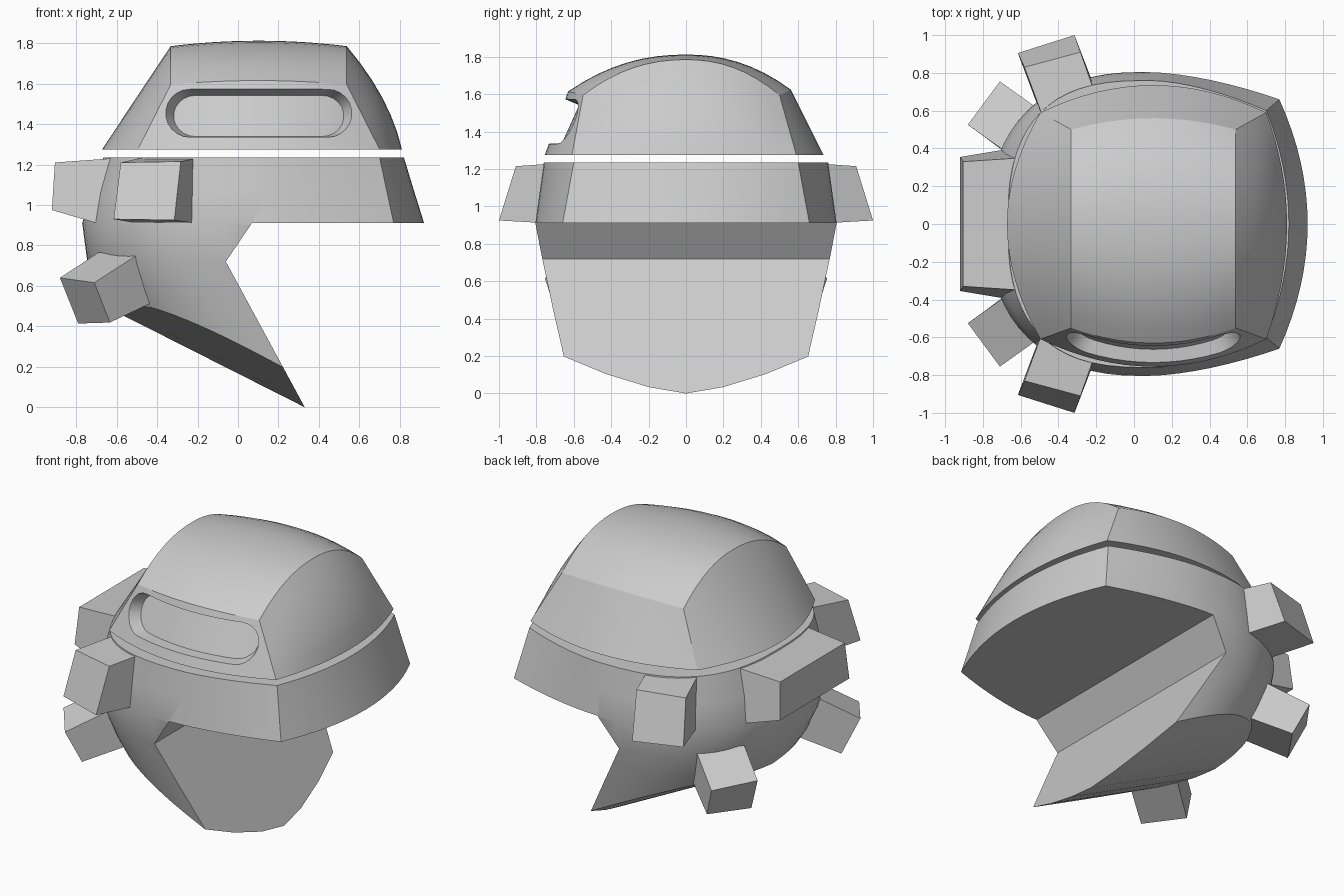
import bpy, bmesh, math
from mathutils import Vector

if "Cube" in bpy.data.objects:
    bpy.data.objects.remove(bpy.data.objects["Cube"])

grey = bpy.data.materials.new("plain_grey")
grey.diffuse_color = (0.6, 0.6, 0.6, 1)
grey.use_nodes = True
grey.node_tree.nodes["Principled BSDF"].inputs["Base Color"].default_value = grey.diffuse_color


def lerp(a, b, t):
    return a + (b - a) * t


def finish(bm, name):
    bmesh.ops.recalc_face_normals(bm, faces=bm.faces[:])
    mesh = bpy.data.meshes.new(name)
    bm.to_mesh(mesh)
    bm.free()
    mesh.materials.append(grey)
    ob = bpy.data.objects.new(name, mesh)
    bpy.context.collection.objects.link(ob)
    return ob


def activate(ob):
    bpy.ops.object.select_all(action='DESELECT')
    ob.select_set(True)
    bpy.context.view_layer.objects.active = ob


def smooth(ob):
    activate(ob)
    bpy.ops.object.shade_smooth_by_angle(angle=math.radians(26))


def cut(ob, cutter):
    mod = ob.modifiers.new("cut", 'BOOLEAN')
    mod.operation = 'DIFFERENCE'
    mod.solver = 'EXACT'
    mod.object = cutter
    activate(ob)
    bpy.ops.object.modifier_apply(modifier=mod.name)
    bpy.data.objects.remove(cutter)


def bridge(bm, a, b):
    n = len(a)
    for i in range(n):
        bm.faces.new((a[i], a[(i + 1) % n], b[(i + 1) % n], b[i]))


# ---- lower shell: lofted rings, round on the left, cornered on the right ----
def ring(z, xr, xc, yc, x0, yf, xm, n):
    half = []
    for i in range(8):                      # right side
        t = i / 8
        half.append((lerp(xc, xr, 1 - t * t), -yc * t))
    for i in range(8):                      # front, right half
        t = i / 8
        half.append((lerp(xc, x0, t), -lerp(yc, yf, 1 - (1 - t) ** 1.7)))
    for i in range(17):                     # round left quarter
        a = math.pi / 2 * i / 16
        half.append((x0 - (x0 - xm) * math.sin(a) ** (2 / n),
                     -yf * max(0, math.cos(a)) ** (2 / n)))
    half[-1] = (xm, 0)
    pts = half + [(x, -y) for x, y in half[-2:0:-1]]
    return [(x, y, z) for x, y in pts]


bm = bmesh.new()
levels = [
    (1.235, .82, .70, .60, .08, .76, -.665, 2.7),
    (1.07, .87, .735, .63, .07, .783, -.725, 2.55),
    (.91, .92, .77, .66, .06, .805, -.77, 2.4),
    (.72, .92, .77, .66, .06, .772, -.745, 2.35),
    (.58, .92, .77, .65, .08, .74, -.685, 2.3),
    (.45, .92, .77, .63, .12, .712, -.60, 2.3),
    (.25, .92, .77, .60, .2, .665, -.48, 2.3),
    (-.05, .92, .77, .57, .25, .60, -.35, 2.3),
]
rings = [[bm.verts.new(p) for p in ring(*l)] for l in levels]
for a, b in zip(rings, rings[1:]):
    bridge(bm, a, b)
bm.faces.new(rings[0])
bm.faces.new(rings[-1])
bmesh.ops.recalc_face_normals(bm, faces=bm.faces[:])

# keel: sloping underside made of flat strips
slope = Vector((-.89, 0, .45))
keel = [(-.66, .2), (-.43, .105), (-.2, .034), (0, 0), (.2, .034), (.43, .105), (.66, .2)]
keel = [Vector((.33 - .54 * z, y, z)) for y, z in keel]
for p, q in zip(keel, keel[1:]):
    no = (q - p).cross(slope).normalized()
    if no.z > 0:
        no = -no
    res = bmesh.ops.bisect_plane(bm, geom=bm.verts[:] + bm.edges[:] + bm.faces[:], dist=1e-5,
                                 plane_co=p, plane_no=no, clear_outer=True)
    bmesh.ops.holes_fill(bm, edges=[e for e in bm.edges if e.is_boundary], sides=0)
lower = finish(bm, "lower_shell")

# wedge opening below the band
bm = bmesh.new()
wedge = [(-.06, .72), (.07, .912), (1.3, .912), (1.3, -.5), (.601, -.5)]
sides = [[bm.verts.new((x, y, z)) for x, z in wedge] for y in (-1.2, 1.2)]
bridge(bm, *sides)
bm.faces.new(sides[0])
bm.faces.new(sides[1])
cut(lower, finish(bm, "opening_cutter"))
smooth(lower)

# ---- upper dome: five bulged panels and a flat underside ----
CX, HB, HT = .1025, .5975, .435             # centre, half widths at base and top
ZB, ZT = 1.275, 1.595


def end_panel(sign, s, v):                  # front (-1) or back (+1)
    yb, yt, bulge, lift = (.61, .55, .08, .02) if sign < 0 else (.59, .50, .06, .03)
    k = 1 - s * s
    return (CX + s * lerp(HB, HT, v),
            sign * (lerp(yb, yt, v) + lerp(.145, bulge, v) * k),
            lerp(ZB, ZT + lift * k, v))


def top_panel(s, t):
    edge = end_panel(-1 if t < 0 else 1, s, 1)
    k = 1 - abs(t) ** 2.2
    return (edge[0], abs(t) * edge[1], lerp(edge[2], 1.785 + .027 * (1 - s * s), k))


def side_panel(sign, t, v):
    out, belly = (.177, 0) if sign < 0 else (.11, .04)
    k = 1 - t * t
    top = top_panel(sign, t)
    yb = (.61 if t < 0 else .59) * t
    xb = CX + sign * (HB + out * k)
    return (lerp(xb, top[0], v) + sign * belly * 4 * v * (1 - v) * k,
            lerp(yb, top[1], v), lerp(ZB, top[2], v))


def patch(bm, f, nu, nv, v0):
    g = [[bm.verts.new(f(-1 + 2 * i / nu, lerp(v0, 1, j / nv))) for j in range(nv + 1)]
         for i in range(nu + 1)]
    for i in range(nu):
        for j in range(nv):
            bm.faces.new((g[i][j], g[i + 1][j], g[i + 1][j + 1], g[i][j + 1]))


bm = bmesh.new()
patch(bm, top_panel, 16, 16, -1)
for sg in (-1, 1):
    patch(bm, lambda s, v: end_panel(sg, s, v), 16, 6, 0)
    patch(bm, lambda t, v: side_panel(sg, t, v), 16, 6, 0)
bmesh.ops.remove_doubles(bm, verts=bm.verts[:], dist=1e-4)
bmesh.ops.holes_fill(bm, edges=[e for e in bm.edges if e.is_boundary], sides=0)
dome = finish(bm, "upper_dome")


# rounded slot sunk into the front panel, following its bulge
def front_y(x, z):
    v = (z - ZB) / (ZT - ZB)
    return end_panel(-1, (x - CX) / lerp(HB, HT, v), v)[1]


bm = bmesh.new()
R, L, ZC = .118, .342, 1.453
cols = [(-L - R * math.cos(math.radians(a)), R * math.sin(math.radians(a)))
        for a in (8, 25, 42, 58, 74, 90)]
cols += [(-L + 2 * L * i / 10, R) for i in range(1, 10)]
cols += [(-x, h) for x, h in cols[5::-1]]
loops = []
for dx, h in cols:
    col = []
    for k in (-1, 1):
        for depth in (-1, 1):               # outside, then floor
            x, z = CX + dx, ZC + k * h
            shrink = 1 - .085 * depth
            zz = ZC + k * h * (1 - .14 * depth) - .013 * depth
            col.append(bm.verts.new((CX + dx * shrink, front_y(x, z) + .068 * depth, zz)))
    loops.append([col[0], col[1], col[3], col[2]])
for a, b in zip(loops, loops[1:]):
    bridge(bm, a, b)
bm.faces.new(loops[0])
bm.faces.new(loops[-1])
cut(dome, finish(bm, "slot_cutter"))
smooth(dome)


# ---- studs: tapered blocks, outer four corners then inner four ----
def stud(name, outer, inner, sign=1):
    bm = bmesh.new()
    o, i = [[bm.verts.new((x, y * sign, z)) for x, y, z in c] for c in (outer, inner)]
    bridge(bm, o, i)
    bm.faces.new(o)
    bm.faces.new(i)
    finish(bm, name)


stud("left_stud",
     [(-.905, -.33, 1.21), (-.905, .33, 1.21), (-.92, .355, .975), (-.92, -.355, .975)],
     [(-.60, -.35, 1.232), (-.60, .35, 1.232), (-.68, .395, .905), (-.68, -.395, .905)])
for label, sg in (("front", -1), ("back", 1)):
    stud(label + "_upper_stud",
         [(-.58, .83, 1.21), (-.283, .91, 1.215), (-.315, 1, .925), (-.615, .905, .93)],
         [(-.48, .56, 1.232), (-.20, .67, 1.232), (-.215, .74, .91), (-.50, .60, .91)], sg)
    stud(label + "_lower_stud",
         [(-.88, .525, .64), (-.71, .755, .616), (-.633, .69, .419), (-.79, .46, .414)],
         [(-.69, .39, .765), (-.50, .605, .752), (-.42, .535, .52), (-.59, .31, .525)], sg)
